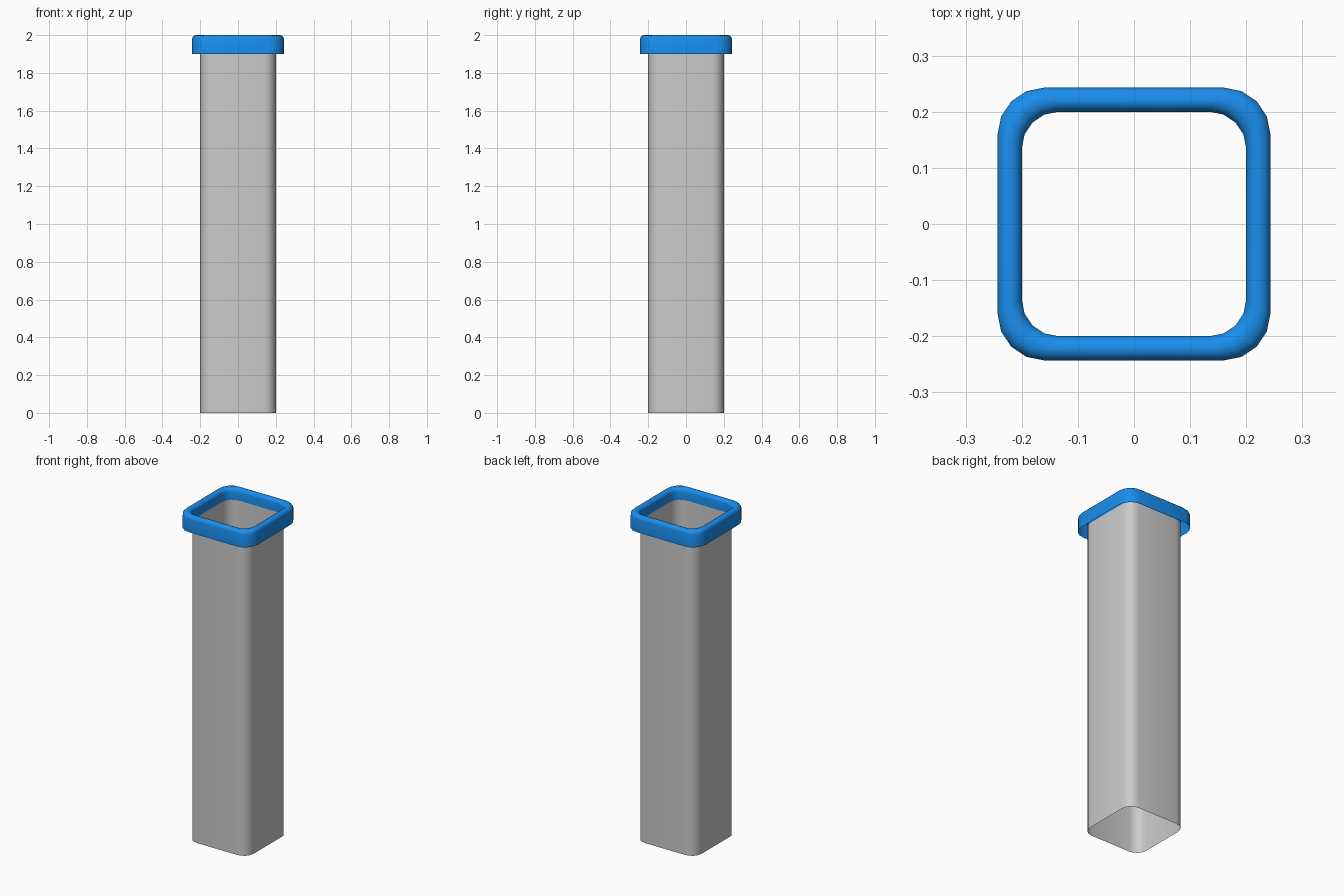
import bpy, bmesh, math

if "Cube" in bpy.data.objects:
    bpy.data.objects.remove(bpy.data.objects["Cube"])


def rounded_square(half, radius, seg=4):
    """Points of a rounded square, counter-clockwise."""
    c = half - radius
    pts = []
    for q, (sx, sy) in enumerate([(1, 1), (-1, 1), (-1, -1), (1, -1)]):
        for i in range(seg + 1):
            a = math.pi / 2 * (q + i / seg)
            pts.append((sx * c + radius * math.cos(a), sy * c + radius * math.sin(a)))
    return pts


def skin(name, rings, color=None):
    """Open shell through rings given as (half width, corner radius, z)."""
    bm = bmesh.new()
    loops = [[bm.verts.new((x, y, z)) for x, y in rounded_square(h, r)] for h, r, z in rings]
    for a, b in zip(loops, loops[1:]):
        n = len(a)
        for i in range(n):
            j = (i + 1) % n
            bm.faces.new((a[i], a[j], b[j], b[i]))
    mesh = bpy.data.meshes.new(name)
    bm.to_mesh(mesh)
    bm.free()
    ob = bpy.data.objects.new(name, mesh)
    bpy.context.collection.objects.link(ob)
    if color:
        mat = bpy.data.materials.new(name + "_blue")
        mat.diffuse_color = color
        mat.use_nodes = True
        mat.node_tree.nodes["Principled BSDF"].inputs["Base Color"].default_value = mat.diffuse_color
        mesh.materials.append(mat)
    bpy.ops.object.select_all(action='DESELECT')
    ob.select_set(True)
    bpy.context.view_layer.objects.active = ob
    bpy.ops.object.shade_smooth_by_angle(angle=math.radians(40))
    return ob


INNER, OUTER, R_IN, R_OUT = 0.2, 0.243, 0.065, 0.083
LIP = (OUTER - INNER) / 2
INNER_BOTTOM = 1.93

# Thin square tube, open at both ends
skin("tube", [(INNER, R_IN, 0), (INNER, R_IN, INNER_BOTTOM)])

# Collar: outer skirt, rounded rim, short inner wall; open underneath
rings = [(OUTER, R_OUT, 1.9)]
for i in range(7):
    a = math.pi * i / 6
    t = (1 + math.cos(a)) / 2
    rings.append((INNER + (OUTER - INNER) * t, R_IN + (R_OUT - R_IN) * t,
                  2 - LIP + LIP * math.sin(a)))
rings.append((INNER, R_IN, INNER_BOTTOM))
skin("collar", rings, (0.01, 0.27, 0.85, 1))
